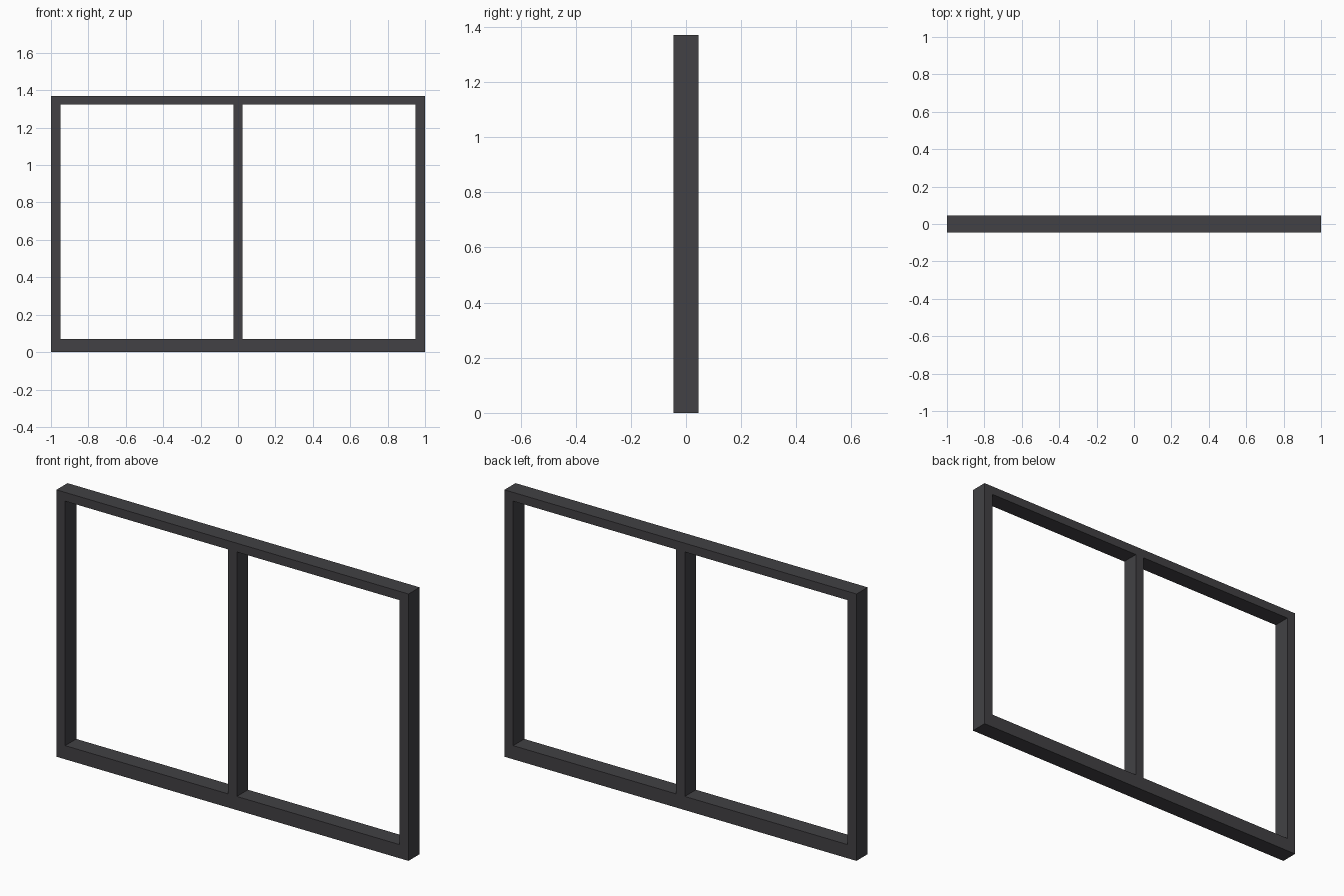
import bpy

if "Cube" in bpy.data.objects:
    bpy.data.objects.remove(bpy.data.objects["Cube"])

# Overall sizes
W, H, D = 2.0, 1.37, 0.09      # width, height, depth
SIDE = 0.05                    # jamb and mullion width
TOP, BOTTOM = 0.045, 0.07      # rail heights

mat = bpy.data.materials.new("dark_grey")
mat.diffuse_color = (0.054, 0.053, 0.058, 1.0)
mat.use_nodes = True
mat.node_tree.nodes["Principled BSDF"].inputs["Base Color"].default_value = mat.diffuse_color


def bar(name, x0, x1, z0, z1):
    """Box spanning the full frame depth."""
    bpy.ops.mesh.primitive_cube_add(size=1, location=((x0 + x1) / 2, 0, (z0 + z1) / 2))
    ob = bpy.context.object
    ob.name = name
    ob.scale = (x1 - x0, D, z1 - z0)
    bpy.ops.object.transform_apply(location=False, rotation=False, scale=True)
    ob.data.materials.append(mat)


# Side jambs, full height
bar("left_jamb", -W / 2, -W / 2 + SIDE, 0, H)
bar("right_jamb", W / 2 - SIDE, W / 2, 0, H)

# Rails between the jambs
inner = W / 2 - SIDE
bar("bottom_rail", -inner, inner, 0, BOTTOM)
bar("top_rail", -inner, inner, H - TOP, H)

# Centre mullion between the rails
bar("mullion", -SIDE / 2, SIDE / 2, BOTTOM, H - TOP)
